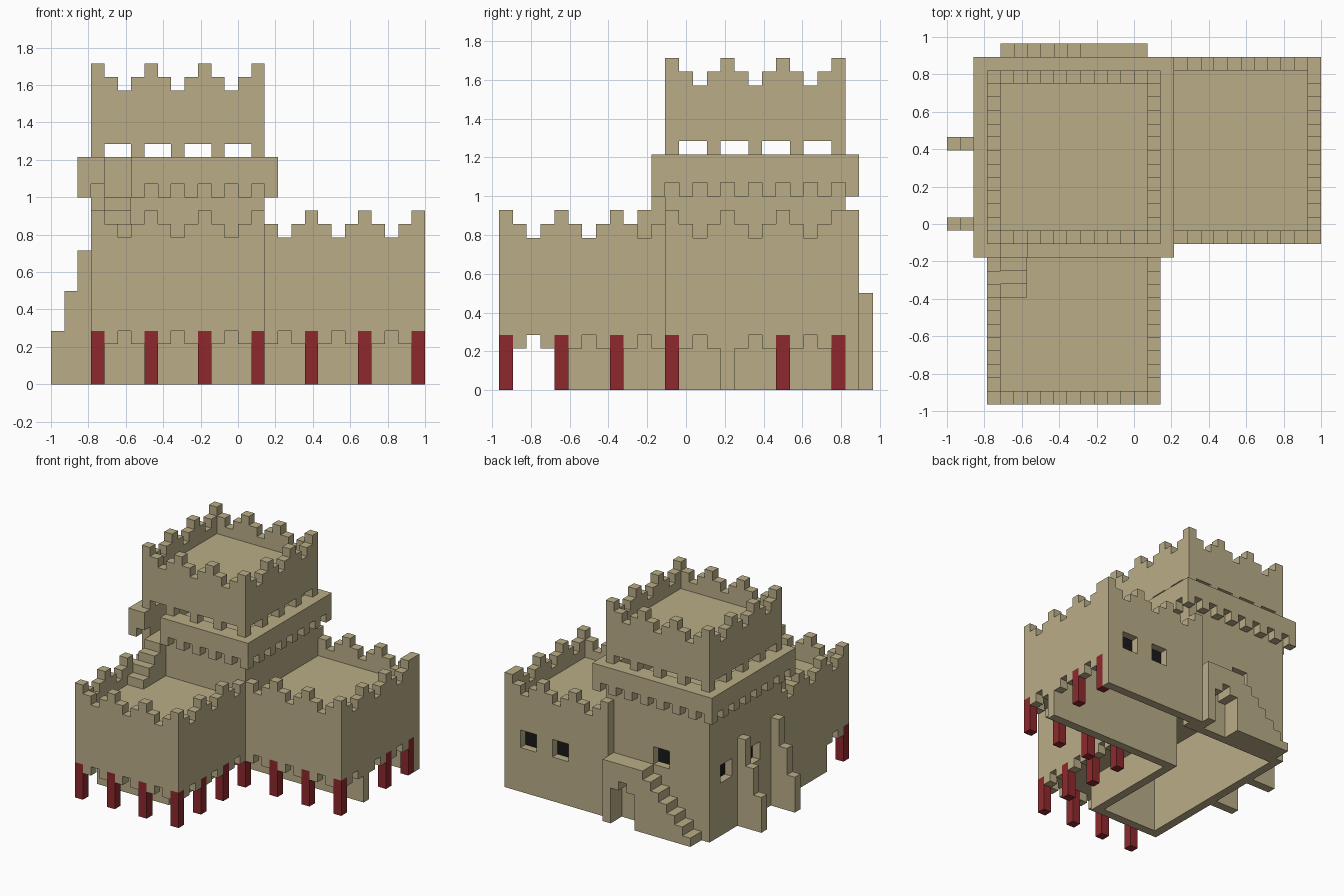
import bpy, bmesh
from mathutils import Vector

U = 1 / 14                      # size of one building block
CENTRE = Vector((14, 13.5, 0))  # grid point that sits on the origin

if "Cube" in bpy.data.objects:
    bpy.data.objects.remove(bpy.data.objects["Cube"])


def material(name, rgb):
    m = bpy.data.materials.new(name)
    m.use_nodes = True
    m.diffuse_color = (*rgb, 1)
    bsdf = m.node_tree.nodes["Principled BSDF"]
    bsdf.inputs["Base Color"].default_value = (*rgb, 1)
    bsdf.inputs["Roughness"].default_value = 0.9
    return m


SAND = material("sandstone", (0.49, 0.42, 0.245))
RED = material("dark red", (0.27, 0.022, 0.026))
BLACK = material("black", (0.01, 0.01, 0.01))

blocks = {}  # grid cell -> part name


def cells(x, y, z):
    return [(i, j, k) for i in range(*x) for j in range(*y) for k in range(*z)]


def fill(part, x, y, z):
    for c in cells(x, y, z):
        blocks[c] = part


def carve(x, y, z):
    for c in cells(x, y, z):
        blocks.pop(c, None)


def ring(part, x, y, z):
    fill(part, x, (y[0], y[0] + 1), z)
    fill(part, x, (y[1] - 1, y[1]), z)
    fill(part, (x[0], x[0] + 1), y, z)
    fill(part, (x[1] - 1, x[1]), y, z)


def crenellate(part, x, y, base):
    """Stepped merlons: high, middle, low, middle along a wall top."""
    along_x = x[1] - x[0] > 1
    for i, j, k in cells(x, y, (base, base + 1)):
        step = (i - 3) % 4 if along_x else j % 4
        height = (2, 1, 0, 1)[step]
        fill(part, (i, i + 1), (j, j + 1), (k, k + height))


def emit(name, mat):
    """Turn the exposed block sides of one part into a clean mesh."""
    bm = bmesh.new()
    verts = {}

    def vert(p):
        if p not in verts:
            verts[p] = bm.verts.new((Vector(p) - CENTRE) * U)
        return verts[p]

    for cell in [c for c, part in blocks.items() if part == name]:
        for a in range(3):
            b, c = (a + 1) % 3, (a + 2) % 3
            for side in (0, 1):
                near = list(cell)
                near[a] += 2 * side - 1
                if tuple(near) in blocks:
                    continue
                quad = []
                for db, dc in ((0, 0), (1, 0), (1, 1), (0, 1)):
                    p = list(cell)
                    p[a] += side
                    p[b] += db
                    p[c] += dc
                    quad.append(vert(tuple(p)))
                bm.faces.new(quad if side else quad[::-1])
    bmesh.ops.dissolve_limit(bm, angle_limit=0.01, verts=bm.verts, edges=bm.edges)
    finish(bm, name, mat)


def finish(bm, name, mat):
    mesh = bpy.data.meshes.new(name)
    bm.to_mesh(mesh)
    bm.free()
    mesh.materials.append(mat)
    bpy.context.collection.objects.link(bpy.data.objects.new(name, mesh))


def pane(name, low, high):
    """Thin dark plate at the inner end of a window opening."""
    bm = bmesh.new()
    bmesh.ops.create_cube(bm, size=1)
    lo, hi = Vector(low), Vector(high)
    for v in bm.verts:
        v.co = ((lo + hi) / 2 + v.co * (hi - lo) - CENTRE) * U
    finish(bm, name, BLACK)


# Ground floor walls, set back under the overhanging storeys
fill("ground_walls", (3, 4), (4, 25), (0, 9))
fill("ground_walls", (3, 16), (24, 25), (0, 9))
fill("ground_walls", (3, 12), (4, 5), (0, 9))
fill("ground_walls", (11, 12), (4, 17), (0, 9))
fill("ground_walls", (12, 28), (16, 17), (0, 9))

# Front block
fill("front_block", (4, 15), (1, 12), (9, 10))
fill("front_block", (3, 16), (0, 4), (4, 5))
fill("front_block", (12, 16), (4, 16), (4, 5))
for x, y in (((3, 16), (0, 1)), ((3, 4), (0, 12)), ((15, 16), (0, 12))):
    fill("front_block", x, y, (3, 11))
    crenellate("front_block", x, y, 11)

# Side wing
fill("side_wing", (16, 27), (13, 25), (9, 10))
fill("side_wing", (16, 28), (12, 16), (4, 5))
fill("side_wing", (15, 28), (25, 26), (0, 3))
for x, y in (((16, 28), (12, 13)), ((27, 28), (12, 25)), ((15, 28), (25, 26))):
    fill("side_wing", x, y, (3, 11))
    crenellate("side_wing", x, y, 11)

# Tower with its inner floors and roof
ring("tower", (3, 16), (12, 25), (9, 22))
for floor in (9, 13, 20):
    fill("tower", (4, 15), (13, 24), (floor, floor + 1))
for x in ((3, 4), (15, 16)):
    crenellate("tower", x, (12, 25), 22)
for y in ((12, 13), (24, 25)):
    crenellate("tower", (3, 16), y, 22)

# Row of low slots above the gallery, on all four sides
for n in range(4):
    s = 4 + 3 * n
    for y in (12, 24):
        carve((s, s + 2), (y, y + 1), (17, 18))
    for x in (3, 15):
        carve((x, x + 1), (s + 9, s + 11), (17, 18))

# Gallery band with hanging teeth
ring("gallery", (2, 17), (11, 26), (15, 17))
for n in range(2, 17, 2):
    for m in (11, 25):
        fill("gallery", (n, n + 1), (m, m + 1), (14, 15))
    for m in (2, 16):
        fill("gallery", (m, m + 1), (n + 9, n + 10), (14, 15))

# Roof stair up to the tower door
carve((4, 6), (11, 13), (14, 18))
for n in range(4):
    fill("roof_stair", (4, 6), (8 + n, 9 + n), (10, 11 + n))

# Rear stair with landing and arched passage
for n in range(6):
    fill("rear_stair", (4 + n, 5 + n), (25, 27), (0, n + 1))
fill("rear_stair", (10, 15), (25, 27), (0, 7))
carve((11, 14), (25, 27), (0, 4))
carve((12, 13), (25, 27), (4, 5))

# Stepped buttresses
for j in (13, 19):
    for i, top in enumerate((4, 7, 10)):
        fill("buttresses", (i, i + 1), (j, j + 1), (0, top))

# Notches in the lower edge of the overhangs
notches = [(i, 0) for i in (5, 9, 13)] + [(i, 12) for i in (17, 21, 25)]
notches += [(3, 2)] + [(15, j) for j in (2, 6, 10)] + [(27, j) for j in (14, 18, 22)]
for i, j in notches:
    carve((i, i + 1), (j, j + 1), (3, 4))

# Red posts
posts = [(i, 0) for i in (3, 7, 11, 15)] + [(15, j) for j in (4, 8, 12)]
posts += [(i, 12) for i in (19, 23, 27)] + [(27, j) for j in (20, 24)]
for i, j in posts:
    fill("posts", (i, i + 1), (j, j + 1), (0, 4))

# Windows: square openings with dark panes
for n, (i, j, k) in enumerate(((24, 25, 5), (20, 25, 5), (8, 24, 7))):
    carve((i, i + 2), (j, j + 1), (k, k + 2))
    pane(f"rear_window_{n + 1}", (i, j + 0.02, k), (i + 2, j + 0.12, k + 2))
for n, j in enumerate((16, 21)):
    carve((3, 4), (j, j + 2), (6, 8))
    pane(f"side_window_{n + 1}", (3.88, j, 6), (3.98, j + 2, 8))

for part in sorted(set(blocks.values())):
    emit(part, RED if part == "posts" else SAND)
